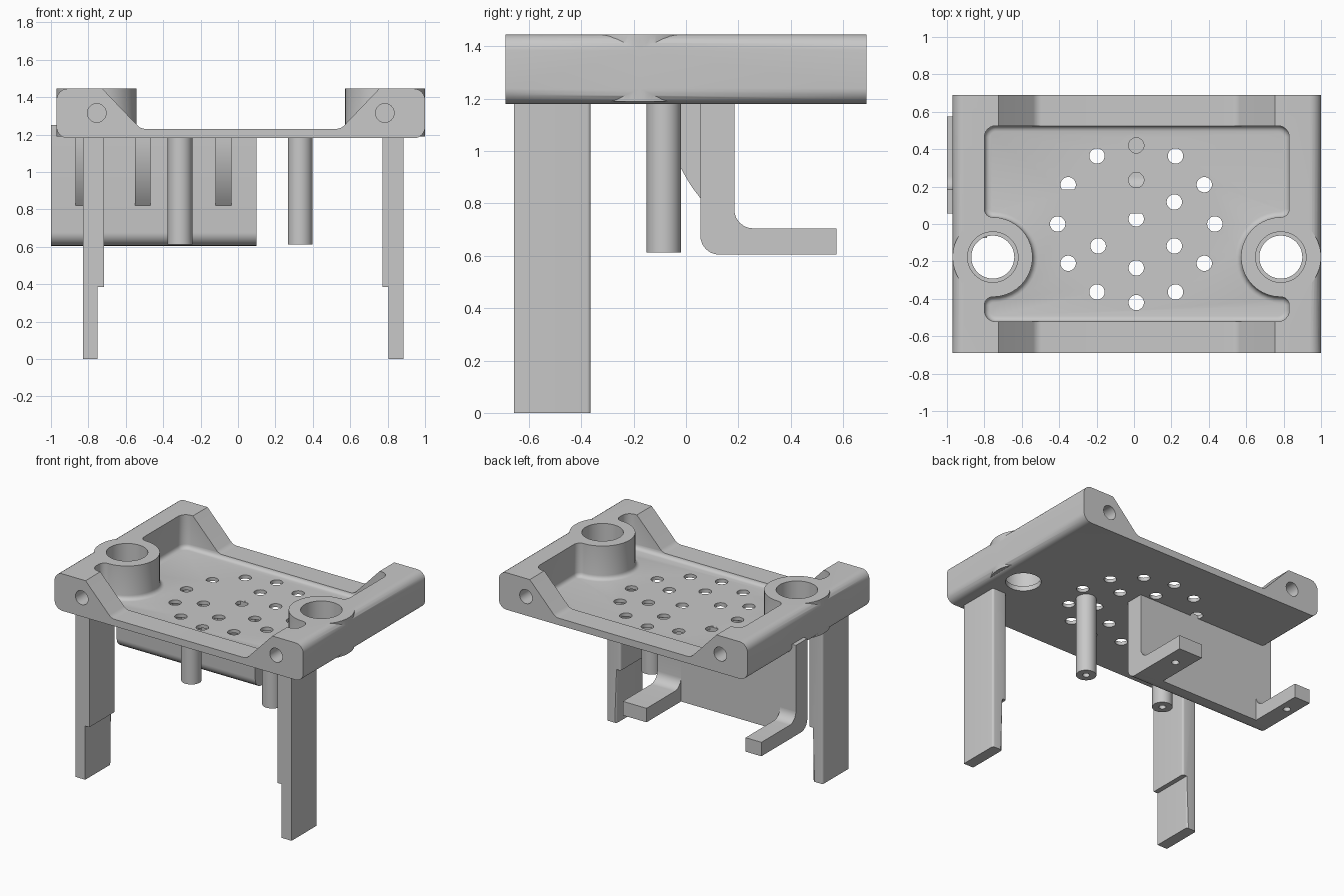
import bpy, bmesh
from math import sin, cos, pi, radians
from mathutils import Vector

if "Cube" in bpy.data.objects:
    bpy.data.objects.remove(bpy.data.objects["Cube"], do_unlink=True)

grey = bpy.data.materials.new("plain grey")
grey.use_nodes = True
grey.diffuse_color = (0.58, 0.58, 0.58, 1)
grey.node_tree.nodes["Principled BSDF"].inputs["Base Color"].default_value = grey.diffuse_color

CX = 0.015                     # mid-plane of the tray
BOTTOM, FLOOR, RIM, TOP = 1.18, 1.205, 1.23, 1.445
BOSS_X, BOSS_Y, BOSS_R = 0.77, -0.177, 0.213


def rounded(corners, steps=6):
    """Polygon from (x, y[, radius]) corners, with filleted corners."""
    out = []
    for i, c in enumerate(corners):
        p = Vector(c[:2])
        if len(c) < 3:
            out.append(p)
            continue
        a = (Vector(corners[i - 1][:2]) - p).normalized()
        b = (Vector(corners[(i + 1) % len(corners)][:2]) - p).normalized()
        half = a.angle(b) / 2
        centre = p + (a + b).normalized() * (c[2] / sin(half))
        reach = c[2] * cos(half) / sin(half)
        start, end = p + a * reach - centre, p + b * reach - centre
        for k in range(steps + 1):
            t = k / steps
            out.append(centre + (start * (1 - t) + end * t).normalized() * c[2])
    return out


def finish(name, bm):
    bmesh.ops.recalc_face_normals(bm, faces=bm.faces[:])
    mesh = bpy.data.meshes.new(name)
    bm.to_mesh(mesh)
    bm.free()
    obj = bpy.data.objects.new(name, mesh)
    obj.data.materials.append(grey)
    bpy.context.collection.objects.link(obj)
    return obj


def prism(name, outline, axis, lo, hi, bevel_edges=None, bevel=0.0):
    """Extrude a 2D outline along an axis; optionally bevel chosen edges."""
    place = {"x": lambda p, d: (d, p[0], p[1]),
             "y": lambda p, d: (p[0], d, p[1]),
             "z": lambda p, d: (p[0], p[1], d)}[axis]
    bm = bmesh.new()
    rings = [[bm.verts.new(place(p, d)) for p in outline] for d in (lo, hi)]
    for ring in rings:
        bm.faces.new(ring)
    n = len(outline)
    for i in range(n):
        j = (i + 1) % n
        bm.faces.new((rings[0][i], rings[0][j], rings[1][j], rings[1][i]))
    bmesh.ops.recalc_face_normals(bm, faces=bm.faces[:])
    if bevel_edges:
        bmesh.ops.bevel(bm, geom=[e for e in bm.edges if bevel_edges(e)], offset=bevel,
                        segments=4, profile=0.5, affect="EDGES", clamp_overlap=False)
    return finish(name, bm)


def circle(x, y, r, n=40):
    return [(x + r * cos(2 * pi * k / n), y + r * sin(2 * pi * k / n)) for k in range(n)]


def box(name, x, y, z):
    return prism(name, [(x[0], y[0]), (x[1], y[0]), (x[1], y[1]), (x[0], y[1])], "z", *z)


def combine(target, tools, operation):
    for tool in tools:
        mod = target.modifiers.new("combine", "BOOLEAN")
        mod.operation, mod.solver, mod.object = operation, "EXACT", tool
        bpy.context.view_layer.objects.active = target
        bpy.ops.object.modifier_apply(modifier=mod.name)
        bpy.data.objects.remove(tool, do_unlink=True)


def mirrored(half, cx):
    """Full outline from the right half, listed bottom to top."""
    return [(cx + p[0], *p[1:]) for p in half] + [(cx - p[0], *p[1:]) for p in reversed(half)]


# Tray: low middle between two raised side rails
half = [(0.985, BOTTOM, 0.06), (0.985, TOP, 0.06), (0.74, TOP), (0.535, RIM, 0.06)]
tray = prism("tray", rounded(mirrored(half, CX)), "y", -0.69, 0.69)

# Round bosses beside the rails
combine(tray, [prism("boss", circle(CX + s * BOSS_X, BOSS_Y, BOSS_R + 0.002, 64), "z", 1.19, TOP)
               for s in (-1, 1)], "UNION")

# Recess that runs around the bosses, with a filleted floor
arc = [(BOSS_X + BOSS_R * cos(radians(a)), BOSS_Y + BOSS_R * sin(radians(a)))
       for a in range(270, 89, -9)]
half = ([(0.815, -0.522, 0.06), (0.815, BOSS_Y - BOSS_R, 0.044)] + arc
        + [(0.815, BOSS_Y + BOSS_R, 0.044), (0.815, 0.525, 0.06)])
recess = prism("recess", rounded(mirrored(half, CX)), "z", FLOOR, 1.6,
               lambda e: all(abs(v.co.z - FLOOR) < 1e-4 for v in e.verts), 0.03)
combine(tray, [recess], "DIFFERENCE")

# Stepped boss bores and blind holes in the rail ends
cutters = []
for s in (-1, 1):
    x = CX + s * BOSS_X
    cutters.append(prism("bore", circle(x, BOSS_Y, 0.115, 48), "z", 1.0, 1.6))
    cutters.append(prism("counterbore", circle(x, BOSS_Y, 0.135, 48), "z", 1.215, 1.6))
    for lo, hi in ((-0.8, -0.57), (0.57, 0.8)):
        cutters.append(prism("end_hole", circle(x, 1.315, 0.05, 32), "y", lo, hi))

# Drain holes: an outer ring, an inner ring and one near the middle
spots = [(0.42 * cos(k * pi / 6), 0.42 * sin(k * pi / 6)) for k in range(12)]
spots += [(0.235 * cos(pi / 6 + k * pi / 3), 0.235 * sin(pi / 6 + k * pi / 3))
          for k in range(6) if k != 2]
spots.append((0, 0.027))
cutters += [prism("drain", circle(0.012 + x, y, 0.041, 28), "z", 1.0, 1.6) for x, y in spots]
combine(tray, cutters, "DIFFERENCE")

parts = [tray]

# Two stepped front legs
for side, name in ((-1, "right_front_leg"), (1, "left_front_leg")):
    outline = [(0.0275 + side * u, z) for u, z in
               ((0.857, 0), (0.778, 0), (0.778, 0.385), (0.745, 0.385), (0.745, 1.19), (0.857, 1.19))]
    parts.append(prism(name, outline, "y", -0.657, -0.364,
                       lambda e: all(v.co.y > -0.4 for v in e.verts)
                       and abs(e.verts[0].co.z - e.verts[1].co.z) > 0.2, 0.014))

# Two round posts with pilot holes underneath
for x, name in ((-0.31, "right_post"), (0.332, "left_post")):
    post = prism(name, circle(x, -0.085, 0.066), "z", 0.612, 1.19)
    combine(post, [prism("pilot", circle(x, -0.085, 0.023, 20), "z", 0.5, 0.72)], "DIFFERENCE")
    parts.append(post)

# Back bracket: upright panel and end tab
parts.append(prism("bracket_panel", rounded(
    [(0.055, 1.204), (0.055, 0.605, 0.07), (0.185, 0.605), (0.185, 1.204)]), "x", -1.0, 0.098))
parts.append(box("bracket_tab", (-1.0, -0.9), (0.055, 0.185), (1.15, 1.25)))

# Bracket arms reaching backwards, with blind screw holes
for lo, hi, name in ((-1.0, -0.875, "right_arm"), (-0.09, 0.098, "left_arm")):
    arm = prism(name, rounded([(0.13, 0.605), (0.575, 0.605), (0.575, 0.705),
                               (0.185, 0.705, 0.07), (0.185, 0.9), (0.13, 0.9)]), "x", lo, hi)
    combine(arm, [prism("screw", circle((lo + hi) / 2, 0.42, 0.025, 20), "z", 0.5, 0.67)],
            "DIFFERENCE")
    parts.append(arm)

# Curved gussets in front of the panel
curve = []
for k in range(13):
    z = 0.82 + 0.37 * k / 12
    curve.append((0.488 - (0.563 ** 2 - (1.18 - z) ** 2) ** 0.5, z))
for i, x in enumerate((-0.87, -0.552, -0.12)):
    parts.append(prism(f"gusset_{i + 1}", curve + [(0.1, 1.19), (0.1, 0.82)], "x", x, x + 0.084))

# Smooth rounded faces, keep the corners crisp
bpy.ops.object.select_all(action="DESELECT")
for obj in parts:
    obj.select_set(True)
bpy.context.view_layer.objects.active = tray
bpy.ops.object.shade_smooth_by_angle(angle=radians(28))
